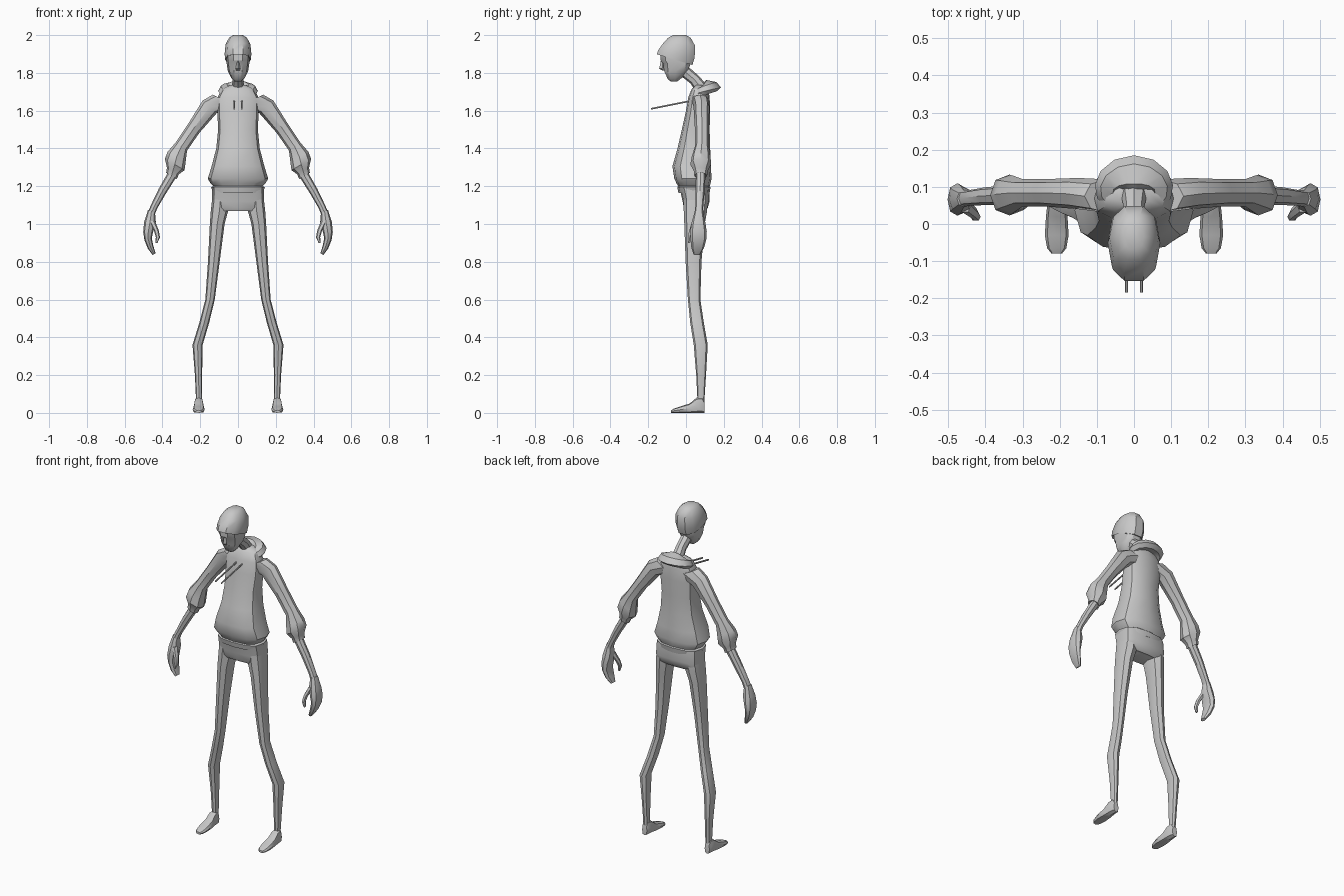
import bpy, bmesh, math
from mathutils import Vector

grey = bpy.data.materials.new("plain_grey")
grey.diffuse_color = (0.58, 0.58, 0.58, 1)


def finish(name, bm, angle=35):
    bmesh.ops.recalc_face_normals(bm, faces=bm.faces)
    me = bpy.data.meshes.new(name)
    bm.to_mesh(me)
    bm.free()
    me.materials.append(grey)
    ob = bpy.data.objects.new(name, me)
    bpy.context.collection.objects.link(ob)
    bpy.ops.object.select_all(action='DESELECT')
    ob.select_set(True)
    bpy.context.view_layer.objects.active = ob
    bpy.ops.object.shade_smooth_by_angle(angle=math.radians(angle))
    return ob


def loft(name, rings, n=8, power=0.9, sx=1, closed=False, angle=35):
    """Each ring is (centre, half-axis u, half-axis v); sx=-1 mirrors in x."""
    bm = bmesh.new()
    loops = []
    for c, u, v in rings:
        loop = []
        for i in range(n):
            t = 2 * math.pi * i / n
            cs, sn = math.cos(t), math.sin(t)
            p = Vector(c) + Vector(u) * math.copysign(abs(cs) ** power, cs) \
                + Vector(v) * math.copysign(abs(sn) ** power, sn)
            loop.append(bm.verts.new((p.x * sx, p.y, p.z)))
        loops.append(loop)
    pairs = list(zip(loops, loops[1:])) + ([(loops[-1], loops[0])] if closed else [])
    for a, b in pairs:
        for i in range(n):
            j = (i + 1) % n
            bm.faces.new((a[i], a[j], b[j], b[i]))
    if not closed:
        bm.faces.new(loops[0])
        bm.faces.new(loops[-1])
    return finish(name, bm, angle)


def level(z, hw, yf, yb, slope=0.0):
    """Horizontal ring from front yf to back yb; slope raises the back."""
    h = (yb - yf) / 2
    return ((0, (yf + yb) / 2, z), (hw, 0, 0), (0, h, slope * h))


def limb(x, y, z, a, b, deg=0):
    """Limb ring, a wide across the limb at an angle in the xz plane, b deep in y."""
    t = math.radians(deg)
    return ((x, y, z), (a * math.cos(t), 0, a * math.sin(t)), (0, b, 0))


# Sweater body with hem band
loft("sweater_body", [
    level(1.165, .132, -.040, .125), level(1.195, .142, -.046, .13),
    level(1.200, .130, -.042, .125), level(1.215, .145, -.050, .13),
    level(1.240, .160, -.062, .135), level(1.305, .140, -.072, .132),
    level(1.40, .115, -.045, .128), level(1.50, .105, -.022, .125),
    level(1.60, .110, .000, .128), level(1.67, .108, .012, .125),
    level(1.715, .085, .030, .118), level(1.735, .045, .05, .11)], n=12, power=.75)

# Pelvis of the trousers
loft("trouser_pelvis", [
    level(1.19, .136, -.034, .122), level(1.12, .138, -.018, .125),
    level(1.085, .138, -.012, .115), level(1.07, .115, -.005, .10)], n=12, power=.55)

# Neck
loft("neck", [((0, -.01, 1.81), (.030, 0, 0), (0, .025, .02)),
              ((0, .045, 1.765), (.028, 0, 0), (0, .022, .02)),
              ((0, .095, 1.70), (.038, 0, 0), (0, .03, .02))])

# Face and jaw
loft("face", [
    level(1.755, .018, -.082, -.045), level(1.772, .035, -.098, -.015, .15),
    level(1.81, .054, -.118, .012), level(1.85, .060, -.125, .028),
    level(1.865, .062, -.137, .03), level(1.91, .064, -.137, .03)], n=10, power=.8)

# Nose
loft("nose", [level(1.862, .006, -.134, -.11), level(1.822, .012, -.142, -.11),
              level(1.812, .009, -.125, -.11)], n=4)

# Hair cap with a rim rising to the fringe
loft("hair_cap", [
    level(1.872, .060, -.135, .030, -.35), level(1.870, .068, -.158, .038, -.30),
    level(1.90, .071, -.152, .050, -.20), level(1.95, .066, -.125, .052, -.08),
    level(1.985, .048, -.098, .028), level(2.0, .026, -.070, .002)], n=10, power=.85)

# Folded hood: a tilted ring, thin in front and wide behind
hood = []
for i in range(14):
    t = 2 * math.pi * i / 14
    back = (1 - math.cos(t)) / 2
    out = Vector((math.sin(t), -math.cos(t), 0))
    r = .024 + .026 * back ** 2
    hood.append(((.074 * math.sin(t), .087 - .048 * math.cos(t), 1.705 - .027 * math.cos(t)),
                 out * r + Vector((0, 0, -.010 * back)), (0, 0, .028)))
loft("hood", hood, n=6, closed=True)

for side, sx in (("left", 1), ("right", -1)):
    # Sleeve with puffed elbow and cuff
    loft(side + "_sleeve", [
        limb(.07, .075, 1.655, .07, .045, 25), limb(.15, .082, 1.62, .050, .042, 42),
        limb(.235, .084, 1.505, .038, .037, 36), limb(.30, .084, 1.41, .037, .037, 35),
        limb(.325, .08, 1.355, .055, .050, 30), limb(.335, .078, 1.315, .060, .055, 30),
        limb(.345, .078, 1.28, .036, .037, 30), limb(.352, .078, 1.255, .033, .034, 30),
        limb(.35, .078, 1.262, .02, .02, 30)], sx=sx)
    # Forearm
    loft(side + "_forearm", [
        limb(.34, .078, 1.275, .026, .026, 35), limb(.40, .075, 1.175, .023, .024, 33),
        limb(.445, .07, 1.09, .019, .021, 20), limb(.465, .068, 1.04, .02, .024, 5)], sx=sx)
    # Hand with closed fingers
    loft(side + "_hand", [
        limb(.458, .068, 1.07, .019, .021, 15), limb(.466, .066, 1.01, .031, .036),
        limb(.475, .066, .96, .027, .044, -5), limb(.476, .066, .92, .020, .042, -15),
        limb(.462, .062, .875, .016, .034, -25), limb(.444, .058, .84, .009, .018, -30)], sx=sx)
    # Thumb
    loft(side + "_thumb", [
        limb(.455, .050, 1.015, .016, .02), limb(.432, .030, .965, .013, .015),
        limb(.424, .020, .93, .011, .012), limb(.432, .016, .90, .006, .007)],
        n=6, sx=sx)
    # Trouser leg
    loft(side + "_leg", [
        limb(.093, .050, 1.13, .044, .064), limb(.098, .050, 1.07, .046, .062),
        limb(.110, .045, 1.0, .039, .054), limb(.128, .040, .80, .031, .042),
        limb(.148, .043, .60, .025, .033), limb(.178, .058, .48, .026, .036),
        limb(.214, .078, .36, .027, .037), limb(.209, .080, .20, .019, .026),
        limb(.206, .079, .06, .016, .018)], power=.8, sx=sx)
    # Shoe
    loft(side + "_shoe", [((.208, y, h), (a, 0, 0), (0, 0, h)) for y, a, h in (
        (.097, .016, .03), (.085, .022, .042), (.055, .025, .040), (.02, .029, .025),
        (-.03, .032, .017), (-.065, .026, .011), (-.08, .014, .007))], power=.7, sx=sx)
    # Drawstring sticking out in front
    loft(side + "_drawstring", [((.02, y, z), (.004, 0, 0), (0, 0, .005))
                                for y, z in ((.04, 1.655), (-.185, 1.61))], n=6, sx=sx)
